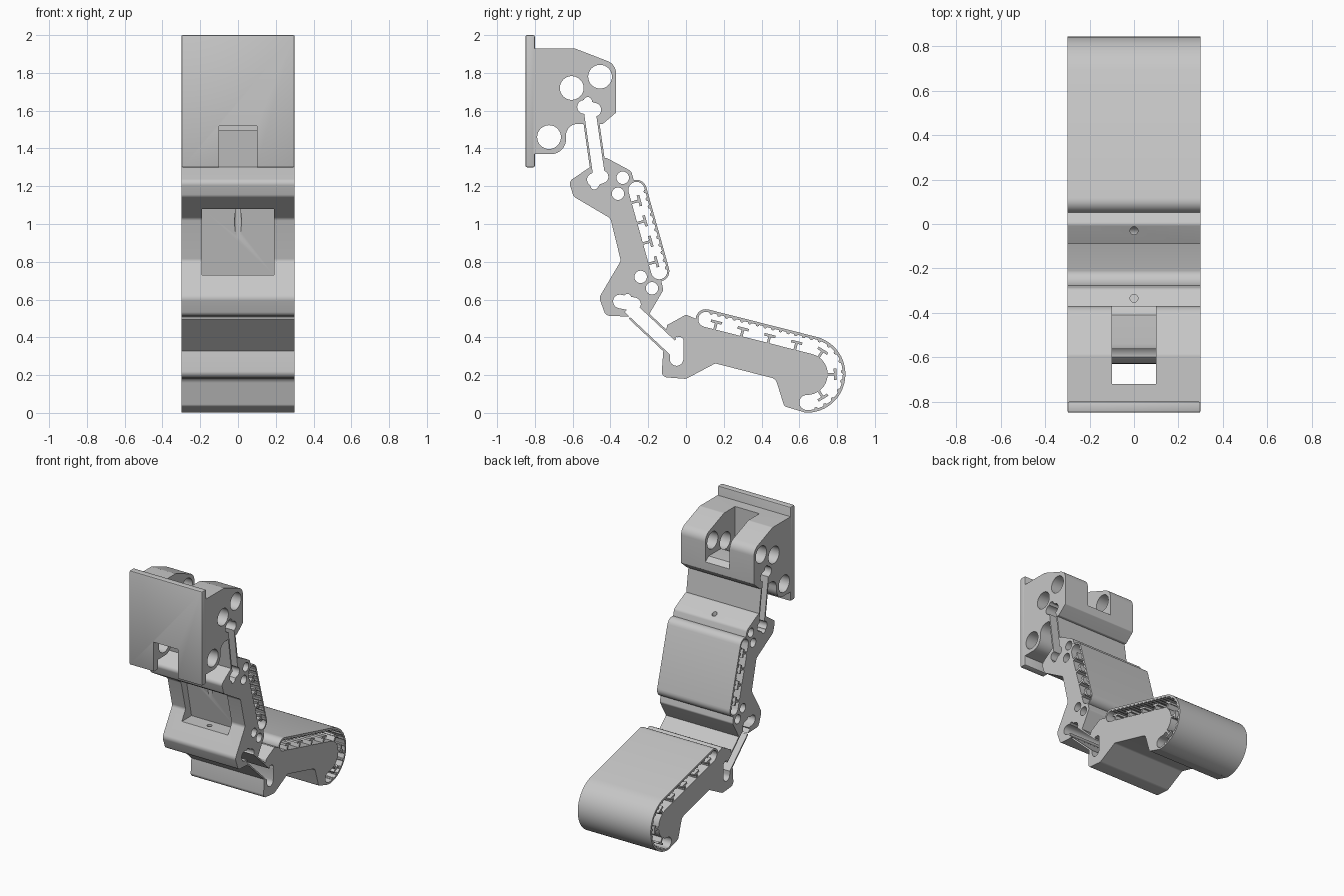
import bpy, bmesh, math
from mathutils import Vector as V

cube = bpy.data.objects.get("Cube")
if cube:
    bpy.data.objects.remove(cube, do_unlink=True)

grey = bpy.data.materials.new("plain_grey")
grey.use_nodes = True
grey.diffuse_color = (0.57, 0.57, 0.57, 1)
grey.node_tree.nodes["Principled BSDF"].inputs["Base Color"].default_value = (0.57, 0.57, 0.57, 1)

HALF = 0.3      # half the width of every part
WIDE = 0.4      # half the width of through cutters


def outline(points):
    """Side profile from (y, z, optional fillet radius) corners."""
    out = []
    for i, c in enumerate(points):
        p = V(c[:2])
        if len(c) < 3:
            out.append(p)
            continue
        a = V(points[i - 1][:2]) - p
        b = V(points[(i + 1) % len(points)][:2]) - p
        half = a.angle(b) / 2
        t = min(c[2] / math.tan(half), 0.49 * min(a.length, b.length))
        r = t * math.tan(half)
        a.normalize()
        b.normalize()
        mid = p + (a + b).normalized() * r / math.sin(half)
        d0, d1 = p + a * t - mid, p + b * t - mid
        out += [mid + d0.lerp(d1, k / 7).normalized() * r for k in range(8)]
    return out


def circle(y, z, r, n=32):
    return [V((y + r * math.cos(k * math.tau / n), z + r * math.sin(k * math.tau / n))) for k in range(n)]


def frames(path):
    """Point, tangent and left normal along a path."""
    res = []
    for i, p in enumerate(path):
        t = (path[min(i + 1, len(path) - 1)] - path[max(i - 1, 0)]).normalized()
        res.append((p, t, V((-t.y, t.x))))
    return res


def band(path, r):
    """Constant-width strip round a path, with round ends."""
    f = frames(path)
    turn = [k * math.pi / 12 for k in range(1, 12)]
    (p0, t0, n0), (p1, t1, n1) = f[0], f[-1]
    return ([p + n * r for p, t, n in f]
            + [p1 + (n1 * math.cos(a) + t1 * math.sin(a)) * r for a in turn]
            + [p - n * r for p, t, n in reversed(f)]
            + [p0 - (n0 * math.cos(a) + t0 * math.sin(a)) * r for a in turn])


def slot(a, b, r):
    return band([V(a), V(b)], r)


def along(path, s):
    """Point, tangent and normal at a distance along a path."""
    for a, b in zip(path, path[1:]):
        d = b - a
        if s <= d.length:
            t = d.normalized()
            return a + t * s, t, V((-t.y, t.x))
        s -= d.length


def prisms(name, profiles, half=HALF):
    """Extrude side profiles across the width into one object."""
    bm = bmesh.new()
    for prof in profiles:
        face = bm.faces.new([bm.verts.new((-half, p.x, p.y)) for p in prof])
        ext = bmesh.ops.extrude_face_region(bm, geom=[face])
        moved = [g for g in ext["geom"] if isinstance(g, bmesh.types.BMVert)]
        bmesh.ops.translate(bm, verts=moved, vec=(2 * half, 0, 0))
    bmesh.ops.recalc_face_normals(bm, faces=bm.faces)
    mesh = bpy.data.meshes.new(name)
    bm.to_mesh(mesh)
    bm.free()
    mesh.materials.append(grey)
    obj = bpy.data.objects.new(name, mesh)
    bpy.context.collection.objects.link(obj)
    return obj


def activate(obj):
    bpy.ops.object.select_all(action="DESELECT")
    obj.select_set(True)
    bpy.context.view_layer.objects.active = obj


def combine(obj, profile, op="DIFFERENCE", half=WIDE):
    """Boolean a prism (or a ready object) into a part."""
    tool = profile if isinstance(profile, bpy.types.Object) else prisms("cutter", [profile], half)
    tool.hide_render = True
    mod = obj.modifiers.new("bool", "BOOLEAN")
    mod.operation, mod.solver, mod.object = op, "EXACT", tool
    activate(obj)
    bpy.ops.object.modifier_apply(modifier=mod.name)
    bpy.data.objects.remove(tool, do_unlink=True)


def rod(y, low, high):
    bpy.ops.mesh.primitive_cylinder_add(vertices=20, radius=0.018, depth=high - low,
                                        location=(0, y, (low + high) / 2))
    return bpy.context.object


def smooth(obj):
    activate(obj)
    bpy.ops.object.shade_smooth_by_angle(angle=math.radians(30))


def pad(body, name, path, inner, outer, gap):
    """Outer skin, hollow channel, T-shaped pegs and fine ribs along a path."""
    combine(body, band(path, outer), "UNION", HALF)
    combine(body, band(path, inner))
    total = sum((b - a).length for a, b in zip(path, path[1:]))
    tees, ribs = [], []
    s = 0.058
    while s < total - 0.02:
        p, t, n = along(path, s)
        e, w, h = 0.007, 0.03, -inner - 0.012
        tees.append([p + t * a + n * b for a, b in
                     ((-e, h), (e, h), (e, -e), (w, -e), (w, e), (-w, e), (-w, -e), (-e, -e))])
        s += gap
    s = 0.02
    while s < total:
        p, t, n = along(path, s)
        c = p + n * inner
        ribs.append(circle(c.x, c.y, 0.01, 8))
        s += 0.042
    prisms(name + "_pegs", tees)
    smooth(prisms(name + "_ribs", ribs))


def hinge(name, p, q, r, upper, lower, upper_end, lower_end):
    """Two thin flexible walls with keyed pockets in both neighbours."""
    p, q = V(p), V(q)
    d = (q - p).normalized()
    n = V((-d.y, d.x))
    walls = []
    for side in (-1, 1):
        a, b = p + d * 0.04 + n * side * r, q - d * 0.04 + n * side * r
        k = n * side * 0.011
        walls.append([a, b, b + k, a + k])
    prisms(name, walls)
    neck = [p + n * r, q + n * r, q - n * r, p - n * r]
    for part, pockets in ((upper, upper_end), (lower, lower_end)):
        combine(part, neck)
        for pocket in pockets:
            combine(part, slot(*pocket))


# Mounting plate and base block
plate = prisms("mounting_plate", [outline([(-0.85, 1.3), (-0.8, 1.3), (-0.8, 2), (-0.85, 2)])])
bev = plate.modifiers.new("bevel", "BEVEL")
bev.width, bev.segments = 0.008, 2
activate(plate)
bpy.ops.object.modifier_apply(modifier="bevel")
base = prisms("base_block", [outline([
    (-0.81, 1.37), (-0.81, 1.93), (-0.59, 1.93, 0.03), (-0.37, 1.845, 0.07), (-0.37, 1.59, 0.01),
    (-0.44, 1.53, 0.01), (-0.635, 1.53, 0.06), (-0.635, 1.37, 0.09)])])
notch = outline([(-0.9, 1.2), (-0.7, 1.2), (-0.7, 1.52), (-0.9, 1.52)])
combine(plate, notch, half=0.1)
combine(base, notch, half=0.1)
combine(base, outline([(-0.72, 1.2), (-0.72, 2.1), (-0.3, 2.1), (-0.3, 1.6), (-0.41, 1.68),
                       (-0.63, 1.68, 0.09), (-0.63, 1.2)]), half=0.1001)
for y, z in ((-0.605, 1.72), (-0.455, 1.78), (-0.725, 1.46)):
    combine(base, circle(y, z, 0.063))

# Middle segment with its pad, front recess and pin holes
mid_path = [V((-0.262, 1.18)), V((-0.142, 0.75))]
middle = prisms("middle_segment", [outline([
    (-0.43, 1.355, 0.03), (-0.29, 1.28, 0.03), (-0.262, 1.18), (-0.142, 0.75), (-0.12, 0.65, 0.02),
    (-0.205, 0.505, 0.01), (-0.425, 0.515, 0.03), (-0.46, 0.61, 0.04), (-0.345, 0.805, 0.03),
    (-0.4, 1.03, 0.03), (-0.595, 1.145, 0.03), (-0.62, 1.225, 0.03), (-0.51, 1.3, 0.02)])])
pad(middle, "middle_pad", mid_path, 0.043, 0.054, 0.112)
combine(middle, outline([(-0.7, 1.08), (-0.35, 1.08), (-0.275, 0.73), (-0.7, 0.73)]), half=0.19)
for y, z in ((-0.335, 1.245), (-0.36, 1.16), (-0.24, 0.72), (-0.18, 0.66)):
    combine(middle, circle(y, z, 0.033, 24))
combine(middle, rod(-0.335, 0.57, 1.5))

# Tip segment with the pad wrapped round its end
tip_path = [V((0.105, 0.495))]
for k in range(25):
    a = math.radians(75 - k * 165 / 24)
    tip_path.append(V((0.64 + 0.15 * math.cos(a), 0.205 + 0.15 * math.sin(a))))
tip = prisms("tip_segment", [outline([(p.x, p.y) for p in tip_path] + [
    (0.63, 0.002), (0.52, 0.035, 0.02), (0.475, 0.18, 0.04), (0.155, 0.262, 0.02), (0, 0.18, 0.03),
    (-0.13, 0.19, 0.03), (-0.12, 0.33), (-0.1, 0.465, 0.01), (0, 0.52, 0.02), (0.06, 0.495)])])
pad(tip, "tip_pad", tip_path, 0.04, 0.054, 0.146)
combine(tip, rod(-0.03, 0.33, 0.7))

# Flexible hinges
hinge("upper_hinge", (-0.51, 1.6), (-0.458, 1.24), 0.031, base, middle,
      [((-0.54, 1.62), (-0.485, 1.605), 0.036), ((-0.52, 1.65), (-0.51, 1.6), 0.022)],
      [((-0.49, 1.235), (-0.445, 1.25), 0.034), ((-0.485, 1.205), (-0.46, 1.25), 0.022)])
hinge("lower_hinge", (-0.3, 0.56), (-0.055, 0.33), 0.036, middle, tip,
      [((-0.35, 0.59), (-0.275, 0.575), 0.036), ((-0.31, 0.61), (-0.3, 0.57), 0.02)],
      [((-0.05, 0.365), (-0.05, 0.285), 0.036), ((-0.035, 0.38), (-0.04, 0.33), 0.022)])

for part in (plate, base, middle, tip):
    smooth(part)
